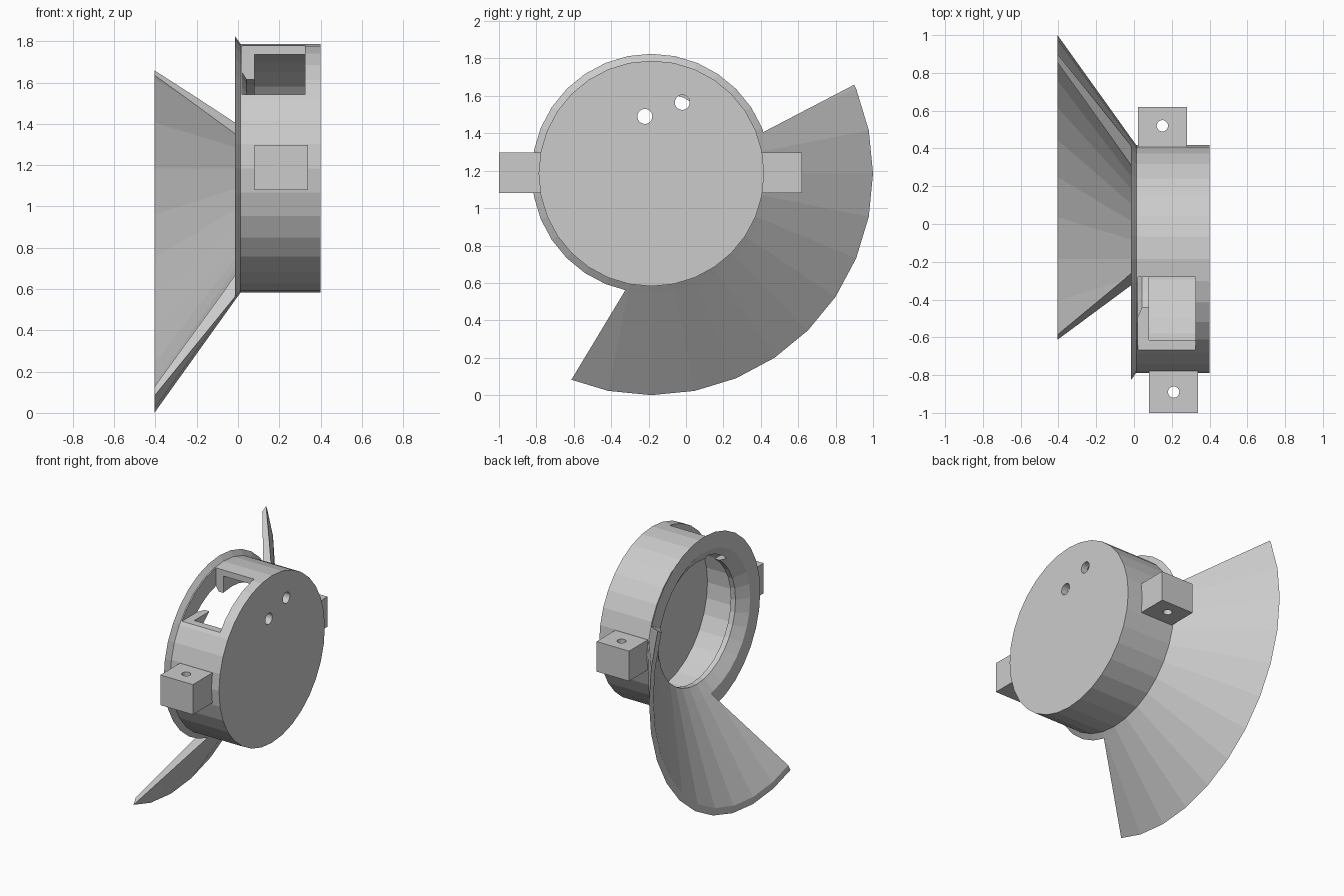
import bpy, bmesh, math
from mathutils import Matrix, Vector

if "Cube" in bpy.data.objects:
    bpy.data.objects.remove(bpy.data.objects["Cube"])

CY, CZ = -0.185, 1.185      # axis of the cup, parallel to x
SEG = 32

grey = bpy.data.materials.new("plain_grey")
grey.diffuse_color = (0.6, 0.6, 0.6, 1)
grey.use_nodes = True
grey.node_tree.nodes["Principled BSDF"].inputs["Base Color"].default_value = grey.diffuse_color


def make(name, bm):
    bmesh.ops.recalc_face_normals(bm, faces=bm.faces)
    me = bpy.data.meshes.new(name)
    bm.to_mesh(me)
    bm.free()
    me.materials.append(grey)
    ob = bpy.data.objects.new(name, me)
    bpy.context.collection.objects.link(ob)
    return ob


def lathe(profile):
    """Revolve a closed (x, radius) profile around the cup axis."""
    bm = bmesh.new()
    rings = []
    for i in range(SEG):
        a = 2 * math.pi * i / SEG
        rings.append([bm.verts.new((x, CY + r * math.cos(a), CZ + r * math.sin(a)))
                      for x, r in profile])
    n = len(profile)
    for i in range(SEG):
        a, b = rings[i], rings[(i + 1) % SEG]
        for j in range(n):
            k = (j + 1) % n
            if profile[j][1] == 0 and profile[k][1] == 0:
                continue
            bm.faces.new((a[j], a[k], b[k], b[j]))
    bmesh.ops.remove_doubles(bm, verts=bm.verts, dist=1e-5)
    bmesh.ops.dissolve_degenerate(bm, edges=bm.edges, dist=1e-5)
    return bm


def box(name, lo, hi):
    bm = bmesh.new()
    lo, hi = Vector(lo), Vector(hi)
    bmesh.ops.create_cube(bm, size=1, matrix=Matrix.Translation((lo + hi) / 2)
                          @ Matrix.Diagonal((*(hi - lo), 1)))
    return make(name, bm)


def rod(name, centre, radius, length, axis):
    bm = bmesh.new()
    rot = Matrix.Rotation(math.pi / 2, 4, 'Y') if axis == 'X' else Matrix.Identity(4)
    bmesh.ops.create_cone(bm, cap_ends=True, segments=24, radius1=radius, radius2=radius,
                          depth=length, matrix=Matrix.Translation(centre) @ rot)
    return make(name, bm)


def cut(target, cutter):
    cutter.hide_render = True
    mod = target.modifiers.new("cut", 'BOOLEAN')
    mod.operation, mod.solver, mod.object = 'DIFFERENCE', 'EXACT', cutter
    bpy.context.view_layer.objects.active = target
    bpy.ops.object.modifier_apply(modifier=mod.name)
    bpy.data.objects.remove(cutter)


# Cup with bevelled flange, inner lip and closed end plate
cup = make("cup_housing", lathe([
    (-0.015, 0.525), (-0.015, 0.64), (0.012, 0.603), (0.40, 0.603), (0.40, 0),
    (0.35, 0), (0.35, 0.56), (0.08, 0.56), (0.08, 0.44), (0.042, 0.44)]))

# Side window and two holes in the end plate
cut(cup, box("window_cutter", (0.02, -0.95, 1.542), (0.325, -0.28, 1.95)))
for y, z in ((-0.22, 1.49), (-0.02, 1.565)):
    cut(cup, rod("hole_cutter", (0.38, y, z), 0.04, 0.2, 'X'))

# Flared shield: a conical ring trimmed to a sector by two planes
bm = lathe([(-0.405, 1.185), (-0.405, 1.135), (-0.015, 0.525), (-0.015, 0.64)])
for p, q in (((0.42, 1.41), (0.90, 1.66)), ((-0.61, 0.087), (-0.325, 0.56))):
    d = Vector((0, q[0] - p[0], q[1] - p[1]))
    removed_side = Vector((0, -d.z, d.y)).normalized()
    res = bmesh.ops.bisect_plane(bm, geom=bm.verts[:] + bm.edges[:] + bm.faces[:],
                                 plane_co=(0, *p), plane_no=removed_side, clear_outer=True)
    rim = [e for e in res["geom_cut"] if isinstance(e, bmesh.types.BMEdge)]
    bmesh.ops.holes_fill(bm, edges=rim, sides=0)
make("flared_shield", bm)

# Mounting lugs, each with a vertical screw hole
for name, x0, y0, y1, hy in (("front_lug", 0.08, -1.0, CY - 0.58, -0.89),
                             ("back_lug", 0.02, CY + 0.58, 0.62, 0.52)):
    lug = box(name, (x0, y0, 1.08), (x0 + 0.26, y1, 1.297))
    cut(lug, rod("screw_cutter", (x0 + 0.13, hy, 1.19), 0.03, 0.5, 'Z'))
